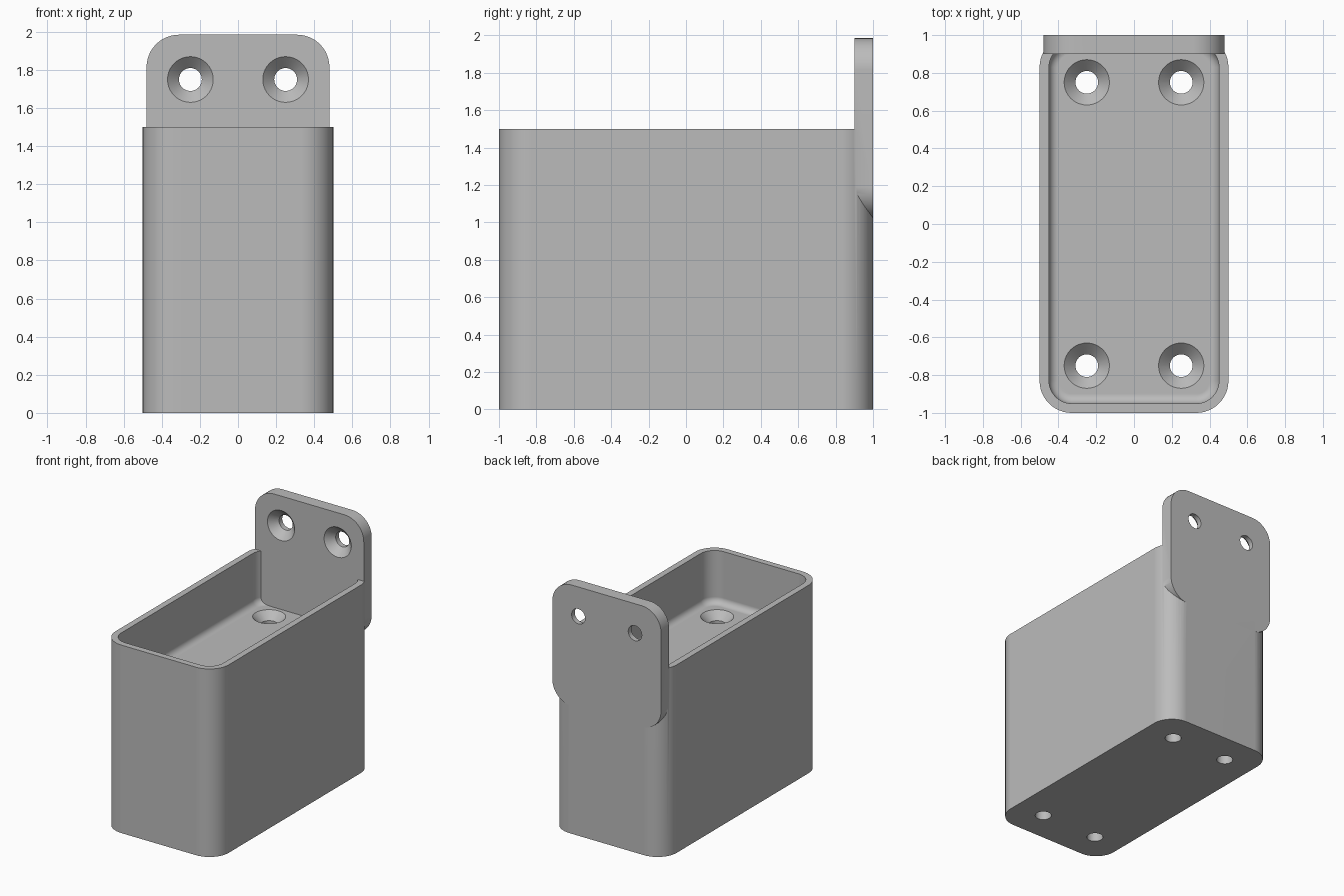
import bpy, bmesh, math

if "Cube" in bpy.data.objects:
    bpy.data.objects.remove(bpy.data.objects["Cube"])

grey = bpy.data.materials.new("plain_grey")
grey.diffuse_color = (0.5, 0.5, 0.5, 1)
grey.use_nodes = True
grey.node_tree.nodes["Principled BSDF"].inputs["Base Color"].default_value = grey.diffuse_color


def rounded_rect(hw, hh, r, n=12):
    """Outline of a rounded rectangle centred on the origin."""
    pts = []
    for k, (sx, sy) in enumerate([(1, 1), (-1, 1), (-1, -1), (1, -1)]):
        for i in range(n + 1):
            a = math.radians(90 * (k + i / n))
            pts.append((sx * (hw - r) + r * math.cos(a), sy * (hh - r) + r * math.sin(a)))
    return pts


def circle(r, n=40):
    return [(r * math.cos(math.tau * i / n), r * math.sin(math.tau * i / n)) for i in range(n)]


def loft(name, rings):
    """Closed solid through equally long rings of 3D points."""
    bm = bmesh.new()
    loops = [[bm.verts.new(p) for p in ring] for ring in rings]
    for a, b in zip(loops, loops[1:]):
        for i in range(len(a)):
            j = (i + 1) % len(a)
            bm.faces.new((a[i], a[j], b[j], b[i]))
    bm.faces.new(loops[0])
    bm.faces.new(loops[-1])
    bmesh.ops.recalc_face_normals(bm, faces=bm.faces)
    me = bpy.data.meshes.new(name)
    bm.to_mesh(me)
    bm.free()
    ob = bpy.data.objects.new(name, me)
    bpy.context.collection.objects.link(ob)
    return ob


def flat(pts, z):
    return [(x, y, z) for x, y in pts]


def upright(pts, y, cx, cz):
    return [(cx + u, y, cz + v) for u, v in pts]


def bake(ob):
    dg = bpy.context.evaluated_depsgraph_get()
    me = bpy.data.meshes.new_from_object(ob.evaluated_get(dg))
    ob.modifiers.clear()
    ob.data = me


def combine(ob, other, op):
    m = ob.modifiers.new(op, 'BOOLEAN')
    m.operation, m.object, m.solver = op, other, 'EXACT'
    bpy.context.view_layer.update()
    bake(ob)
    bpy.data.objects.remove(other)


# Block body
box = loft("box_with_mounting_plate",
           [flat(rounded_rect(0.5, 1.0, 0.17), z) for z in (0, 1.5)])

# Tray recess with a filleted floor edge
FLOOR, FILLET = 1.08, 0.05
rings = []
for i in range(9):
    a = math.radians(90 * i / 8)
    inset = FILLET * (1 - math.sin(a))
    rings.append(flat(rounded_rect(0.45 - inset, 0.95 - inset, 0.12 - inset),
                      FLOOR + FILLET * (1 - math.cos(a))))
rings.append(flat(rounded_rect(0.45, 0.95, 0.12), 1.7))
combine(box, loft("recess_cutter", rings), 'DIFFERENCE')

# Back mounting plate
plate = rounded_rect(0.48, 0.483, 0.17)
combine(box, loft("mounting_plate", [upright(plate, y, 0, 1.502) for y in (0.9, 1.0)]), 'UNION')

# Countersunk screw holes: (depth below surface, radius)
SINK = [(-0.02, 0.14), (0.06, 0.06)]
for x in (-0.25, 0.25):
    prof = SINK + [(0.2, 0.06)]
    combine(box, loft("plate_hole_cutter",
                      [upright(circle(r), 0.9 + d, x, 1.75) for d, r in prof]), 'DIFFERENCE')
    for y in (-0.75, 0.75):
        prof = SINK + [(FLOOR + 0.1, 0.06)]
        combine(box, loft("floor_hole_cutter",
                          [[(x + u, y + v, FLOOR - d) for u, v in circle(r)] for d, r in prof]),
                'DIFFERENCE')

# Material and shading
box.data.materials.clear()
box.data.materials.append(grey)
for p in box.data.polygons:
    p.material_index = 0
bpy.ops.object.select_all(action='DESELECT')
box.select_set(True)
bpy.context.view_layer.objects.active = box
bpy.ops.object.shade_smooth_by_angle(angle=math.radians(30))
wn = box.modifiers.new("weighted_normals", 'WEIGHTED_NORMAL')
wn.keep_sharp = True
